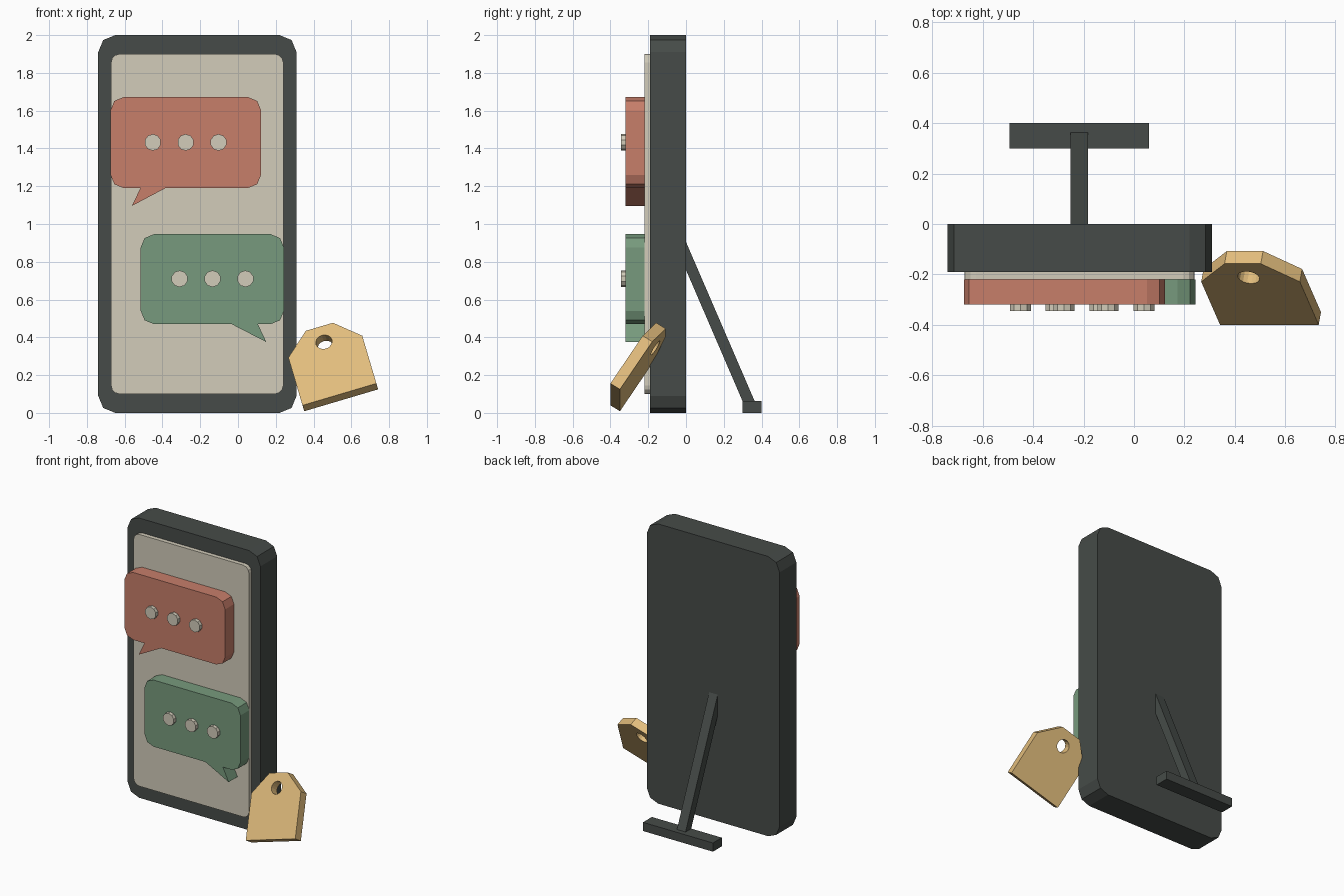
import bpy, bmesh
from math import sin, cos, pi, radians
from mathutils import Matrix

if "Cube" in bpy.data.objects:
    bpy.data.objects.remove(bpy.data.objects["Cube"], do_unlink=True)


def material(name, *srgb):
    lin = [((c / 255 + 0.055) / 1.055) ** 2.4 for c in srgb] + [1]
    m = bpy.data.materials.new(name)
    m.use_nodes = True
    m.diffuse_color = lin
    m.node_tree.nodes["Principled BSDF"].inputs["Base Color"].default_value = lin
    return m


charcoal = material("charcoal", 70, 75, 72)
cream = material("cream", 210, 204, 186)
coral = material("coral", 199, 126, 106)
green = material("sage green", 119, 154, 125)
tan = material("tan", 225, 188, 124)


def prism(name, outline, y0, y1, mat):
    """Extrude an (x, z) outline from y0 back to y1."""
    bm = bmesh.new()
    front = bm.faces.new([bm.verts.new((x, y0, z)) for x, z in outline])
    ext = bmesh.ops.extrude_face_region(bm, geom=[front], use_keep_orig=True)
    moved = [v for v in ext["geom"] if isinstance(v, bmesh.types.BMVert)]
    bmesh.ops.translate(bm, verts=moved, vec=(0, y1 - y0, 0))
    bmesh.ops.recalc_face_normals(bm, faces=bm.faces)
    mesh = bpy.data.meshes.new(name)
    bm.to_mesh(mesh)
    bm.free()
    mesh.materials.append(mat)
    obj = bpy.data.objects.new(name, mesh)
    bpy.context.collection.objects.link(obj)
    return obj


def rounded(x0, x1, z0, z1, r, segs=2, tail=()):
    """Rounded rectangle, with optional extra points along the bottom edge."""
    corners = [(x0 + r, z0 + r), (x1 - r, z0 + r), (x1 - r, z1 - r), (x0 + r, z1 - r)]
    pts = []
    for i, (cx, cz) in enumerate(corners):
        for k in range(segs + 1):
            a = pi + (i + k / segs) * pi / 2
            pts.append((cx + r * cos(a), cz + r * sin(a)))
        if i == 0:
            pts += tail
    return pts


def disc(cx, cz, r, sides):
    return [(cx + r * cos(pi / 2 + 2 * pi * k / sides),
             cz + r * sin(pi / 2 + 2 * pi * k / sides)) for k in range(sides)]


# Handset and screen
prism("handset_body", rounded(-0.74, 0.31, 0, 2, 0.09), -0.19, 0, charcoal)
prism("screen", rounded(-0.672, 0.24, 0.1, 1.9, 0.045, 3), -0.22, -0.19, cream)

# Speech bubbles with tails
prism("upper_bubble", rounded(-0.675, 0.122, 1.19, 1.672, 0.07,
      tail=[(-0.516, 1.19), (-0.563, 1.095), (-0.384, 1.19)]), -0.32, -0.22, coral)
prism("lower_bubble", rounded(-0.515, 0.243, 0.47, 0.946, 0.07,
      tail=[(-0.034, 0.47), (0.15, 0.375), (0.105, 0.47)]), -0.32, -0.22, green)

# Three dots on each bubble
for label, cx, cz in (("upper", -0.277, 1.432), ("lower", -0.135, 0.71)):
    for i in (-1, 0, 1):
        prism(f"{label}_dot_{i + 2}", disc(cx + 0.174 * i, cz, 0.044, 10),
              -0.345, -0.32, cream)

# Rear stand: sloping strut and foot bar
strut = prism("stand_strut", [(0, 0.905), (0, 0.757), (0.309, 0.04), (0.373, 0.04)],
              -0.034, 0.034, charcoal)
strut.data.transform(Matrix.Translation((-0.217, 0, 0)) @ Matrix.Rotation(pi / 2, 4, "Z"))
prism("stand_foot", [(-0.493, 0), (0.06, 0), (0.06, 0.062), (-0.493, 0.062)],
      0.3, 0.4, charcoal)

# Leaning tag with a round hole
half = [(0.204, 0), (0.204, 0.314), (0.075, 0.445)]
tag = prism("tag", half + [(-x, z) for x, z in reversed(half)], 0, 0.06, tan)
cutter = prism("hole_cutter", disc(0, 0.345, 0.044, 16), -0.1, 0.2, tan)
cutter.hide_render = True
cut = tag.modifiers.new("hole", "BOOLEAN")
cut.operation = "DIFFERENCE"
cut.solver = "EXACT"
cut.object = cutter
bpy.context.view_layer.objects.active = tag
bpy.ops.object.modifier_apply(modifier="hole")
bpy.data.objects.remove(cutter, do_unlink=True)
tag.data.transform(Matrix.Translation((0.537, -0.4, 0.098))
                   @ Matrix.Rotation(radians(-16.5), 4, "Y")
                   @ Matrix.Rotation(radians(-33), 4, "X"))
